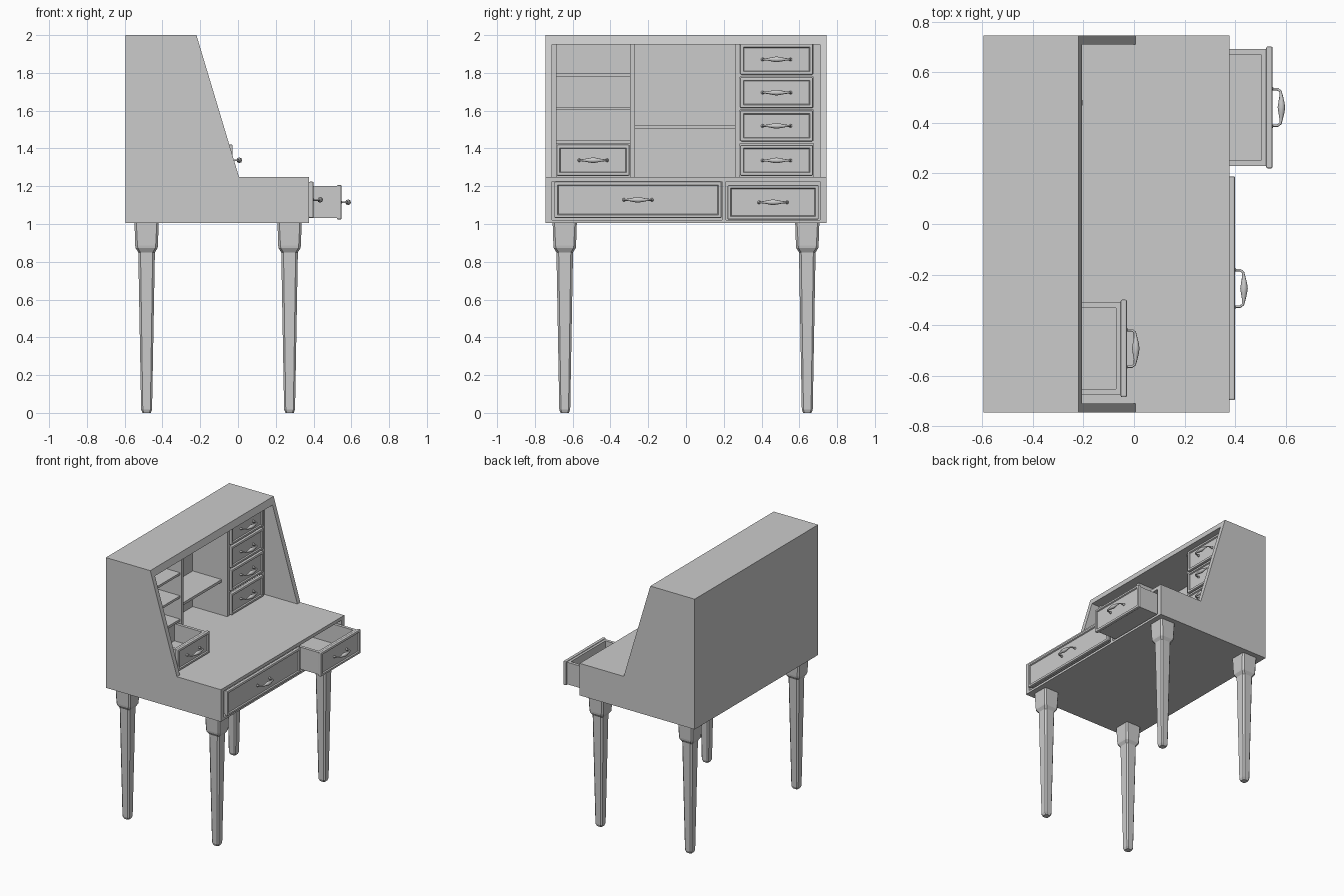
import bpy, bmesh
from mathutils import Vector

if "Cube" in bpy.data.objects:
    bpy.data.objects.remove(bpy.data.objects["Cube"])


def finish(name, bm, smooth=False):
    bmesh.ops.recalc_face_normals(bm, faces=bm.faces)
    me = bpy.data.meshes.new(name)
    bm.to_mesh(me)
    bm.free()
    ob = bpy.data.objects.new(name, me)
    bpy.context.collection.objects.link(ob)
    if smooth:
        bpy.ops.object.select_all(action='DESELECT')
        ob.select_set(True)
        bpy.context.view_layer.objects.active = ob
        bpy.ops.object.shade_smooth_by_angle(angle=0.6)
    return ob


def box_bm(x0, x1, y0, y1, z0, z1):
    bm = bmesh.new()
    bmesh.ops.create_cube(bm, size=1)
    for v in bm.verts:
        v.co = Vector((x1 if v.co.x > 0 else x0, y1 if v.co.y > 0 else y0,
                       z1 if v.co.z > 0 else z0))
    return bm


def box(name, *dims):
    return finish(name, box_bm(*dims))


def prism(name, profile, y0, y1):
    """Extrude an x/z profile along y."""
    bm = bmesh.new()
    f = bm.faces.new([bm.verts.new((x, y0, z)) for x, z in profile])
    ext = bmesh.ops.extrude_face_region(bm, geom=[f])
    vs = [g for g in ext['geom'] if isinstance(g, bmesh.types.BMVert)]
    bmesh.ops.translate(bm, verts=vs, vec=(0, y1 - y0, 0))
    return finish(name, bm)


def handle(name, x, y, z):
    """Bail pull: thin feet, thick grip."""
    pts = [(-.006, -.072, .5), (.02, -.072, .5), (.031, -.064, .5), (.034, -.045, .7),
           (.035, -.02, 1.2), (.035, 0, 1.5)]
    pts += [(a, -b, r) for a, b, r in reversed(pts[:-1])]
    cu = bpy.data.curves.new(name, 'CURVE')
    cu.dimensions = '3D'
    cu.bevel_depth = .01
    cu.bevel_resolution = 2
    cu.use_fill_caps = True
    sp = cu.splines.new('POLY')
    sp.points.add(len(pts) - 1)
    for p, (a, b, r) in zip(sp.points, pts):
        p.co = (x + a, y + b, z, 1)
        p.radius = r
    sp.use_smooth = True
    ob = bpy.data.objects.new(name, cu)
    bpy.context.collection.objects.link(ob)
    # round feet on the drawer face
    bm = bmesh.new()
    for s in (-1, 1):
        r = bmesh.ops.create_uvsphere(bm, u_segments=10, v_segments=6, radius=.009)
        bmesh.ops.translate(bm, verts=r['verts'], vec=(x - .005, y + s * .074, z))
    finish(name + "_feet", bm, True)


def drawer(name, xf, y0, y1, z0, z1, depth):
    # panelled front
    bm = box_bm(xf - .025, xf, y0, y1, z0, z1)
    bmesh.ops.bevel(bm, geom=bm.edges[:], offset=.006, segments=2, profile=.5, affect='EDGES')
    bm.normal_update()
    face = max((f for f in bm.faces if f.normal.x > .9), key=lambda f: f.calc_area())
    bmesh.ops.inset_region(bm, faces=[face], thickness=.015)
    bmesh.ops.inset_region(bm, faces=[face], thickness=.006, depth=-.009)
    finish(name + "_front", bm)
    # open box behind it
    bm = box_bm(xf - depth, xf - .02, y0 + .01, y1 - .01, z0 + .008, z1 - .006)
    bm.normal_update()
    top = max(bm.faces, key=lambda f: f.normal.z)
    bmesh.ops.inset_region(bm, faces=[top], thickness=.033)
    ext = bmesh.ops.extrude_discrete_faces(bm, faces=[top])
    bmesh.ops.translate(bm, verts=ext['faces'][0].verts[:], vec=(0, 0, -(z1 - z0 - .035)))
    finish(name + "_box", bm)
    handle(name + "_handle", xf, (y0 + y1) / 2, (z0 + z1) / 2)


def leg(name, cx, cy):
    # chamfered square sections: (z, half width, chamfer)
    rings = [(0, .022, .008), (.018, .029, .009), (.85, .044, .012), (.872, .058, .012),
             (.885, .06, .012), (1.006, .064, .01)]
    bm = bmesh.new()
    prev = None
    for z, h, c in rings:
        k = h - c
        pts = [(h, -k), (h, k), (k, h), (-k, h), (-h, k), (-h, -k), (-k, -h), (k, -h)]
        ring = [bm.verts.new((cx + a, cy + b, z)) for a, b in pts]
        if prev:
            for i in range(8):
                j = (i + 1) % 8
                bm.faces.new((prev[i], prev[j], ring[j], ring[i]))
        else:
            bm.faces.new(ring)
        prev = ring
    bm.faces.new(prev)
    finish(name, bm)


XB, XF, W, T = -.595, .377, .745, .036

# case: sloped sides, roof, back
side = [(XB, 1.005), (XF, 1.005), (XF, 1.25), (.005, 1.25), (-.22, 2), (XB, 2)]
prism("left_side", side, -W, -W + T)
prism("right_side", side, W - T, W)
prism("roof", [(XB, 1.95), (-.205, 1.95), (-.22, 2), (XB, 2)], -W + T, W - T)
box("back_panel", XB, XB + .03, -W + T, W - T, 1.005, 1.95)

# desk body with drawer openings
IN = W - T
box("desk_top", XB + .03, XF, -IN, IN, 1.225, 1.25)
box("desk_bottom", XB + .03, XF, -IN, IN, 1.005, 1.022)
box("desk_divider", XB + .03, XF, .19, .212, 1.022, 1.225)

# legs
for fx, cx in (("back", -.484), ("front", .273)):
    for fy, s in (("left", -1), ("right", 1)):
        leg(f"{fx}_{fy}_leg", cx, s * .642)

# hutch uprights and shelves
BX, CX = XB + .03, -.272
for i, (a, b) in enumerate(((-IN, -.685), (-.296, -.27), (.26, .285), (.675, IN))):
    box(f"hutch_upright_{i}", BX, CX, a, b, 1.25, 1.95)
for i, z in enumerate((1.425, 1.603, 1.779)):
    box(f"cubby_shelf_{i}", BX, CX - .01, -.685, -.296, z, z + .017)
    box(f"drawer_rail_{i}", BX, CX, .285, .675, z, z + .017)
box("centre_shelf", BX, -.32, -.27, .26, 1.502, 1.522)

# hutch drawers, one pulled open
for i, z in enumerate((1.255, 1.438, 1.614, 1.79)):
    drawer(f"hutch_drawer_{i}", -.253, .287, .672, z, z + .163, .28)
drawer("open_hutch_drawer", -.028, -.685, -.299, 1.255, 1.42, .3)

# desk drawers, the small one pulled open
drawer("wide_desk_drawer", .4, -.697, .188, 1.032, 1.224, .5)
drawer("small_desk_drawer", .548, .22, .702, 1.024, 1.206, .5)
